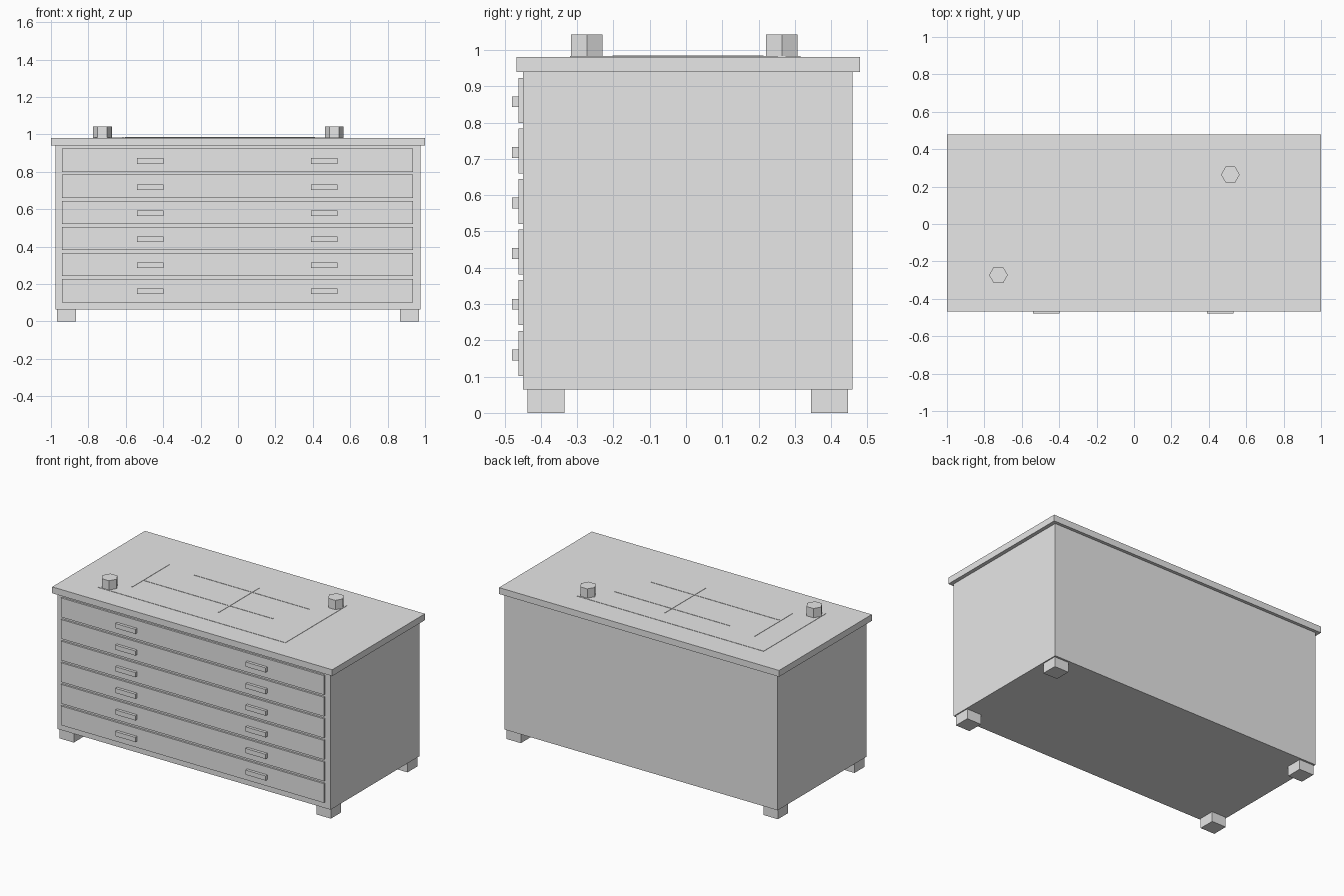
import bpy
import bmesh
from mathutils import Vector

default = bpy.data.objects.get("Cube")
if default:
    bpy.data.objects.remove(default, do_unlink=True)

# One plain grey material
grey = bpy.data.materials.new("light_grey")
grey.use_nodes = True
colour = (0.8, 0.8, 0.8, 1)
grey.diffuse_color = colour
grey.node_tree.nodes["Principled BSDF"].inputs["Base Color"].default_value = colour


def add_object(name, bm):
    mesh = bpy.data.meshes.new(name)
    bm.to_mesh(mesh)
    bm.free()
    mesh.materials.append(grey)
    obj = bpy.data.objects.new(name, mesh)
    bpy.context.collection.objects.link(obj)
    return obj


def box(name, low, high):
    """Box between two opposite corners."""
    low, high = Vector(low), Vector(high)
    bm = bmesh.new()
    bmesh.ops.create_cube(bm, size=1)
    bmesh.ops.scale(bm, vec=high - low, verts=bm.verts)
    bmesh.ops.translate(bm, vec=(low + high) / 2, verts=bm.verts)
    return add_object(name, bm)


def hex_weight(name, x, y, bottom, top, radius):
    """Six-sided block with its corners pointing along x."""
    bm = bmesh.new()
    bmesh.ops.create_circle(bm, cap_ends=True, segments=6, radius=radius)
    # turn so that a corner lies on the x axis
    corner = max(bm.verts, key=lambda v: v.co.x).co
    if abs(corner.y) > radius * 0.1:
        for v in bm.verts:
            v.co.x, v.co.y = v.co.y, -v.co.x
    solid = bmesh.ops.extrude_face_region(bm, geom=bm.faces[:])
    raised = [g for g in solid["geom"] if isinstance(g, bmesh.types.BMVert)]
    bmesh.ops.translate(bm, vec=(0, 0, top - bottom), verts=raised)
    bmesh.ops.translate(bm, vec=(x, y, bottom), verts=bm.verts)
    bmesh.ops.recalc_face_normals(bm, faces=bm.faces)
    return add_object(name, bm)


MID_Y = 0.005      # cabinet centre line
FRONT = -0.449     # cabinet front plane
TOP = 0.981        # table top surface

# Cabinet body and overhanging top
box("cabinet_body", (-0.976, FRONT, 0.064), (0.976, 0.459, 0.94))
box("cabinet_top", (-1, -0.467, 0.94), (1, 0.479, TOP))

# Feet
for side, sx in (("right", -1), ("left", 1)):
    for end, sy in (("front", -1), ("back", 1)):
        cx, cy = sx * 0.918, MID_Y + sy * 0.391
        box(f"foot_{end}_{side}", (cx - 0.051, cy - 0.051, 0),
            (cx + 0.051, cy + 0.051, 0.064))

# Six shallow drawers, each with two bar handles
for i in range(6):
    z = 0.164 + i * 0.1395
    box(f"drawer_{i + 1}", (-0.942, FRONT - 0.012, z - 0.062),
        (0.936, FRONT, z + 0.062))
    for side, x in (("right", -0.469), ("left", 0.461)):
        box(f"handle_{i + 1}_{side}", (x - 0.072, -0.479, z - 0.019),
            (x + 0.072, FRONT - 0.012, z + 0.011))

# Plan sheet lying on the top, with thin drawn lines
SHEET = TOP + 0.002
box("plan_sheet", (-0.775, -0.32, TOP), (0.563, 0.315, SHEET))
lines = {
    "plan_line_back": (-0.41, 0.41, 0.14, 0.14),
    "plan_line_front": (-0.6, 0.31, -0.09, -0.09),
    "plan_line_centre": (0.003, 0.003, -0.2, 0.21),
    "plan_line_end": (-0.614, -0.614, -0.2, 0.175),
}
for name, (x0, x1, y0, y1) in lines.items():
    half = 0.003
    box(name, (x0 - half, y0 - half, SHEET), (x1 + half, y1 + half, SHEET + 0.002))

# Paperweights on opposite corners of the sheet
hex_weight("paperweight_front", -0.725, -0.273, SHEET, 1.043, 0.05)
hex_weight("paperweight_back", 0.515, 0.264, SHEET, 1.043, 0.05)
